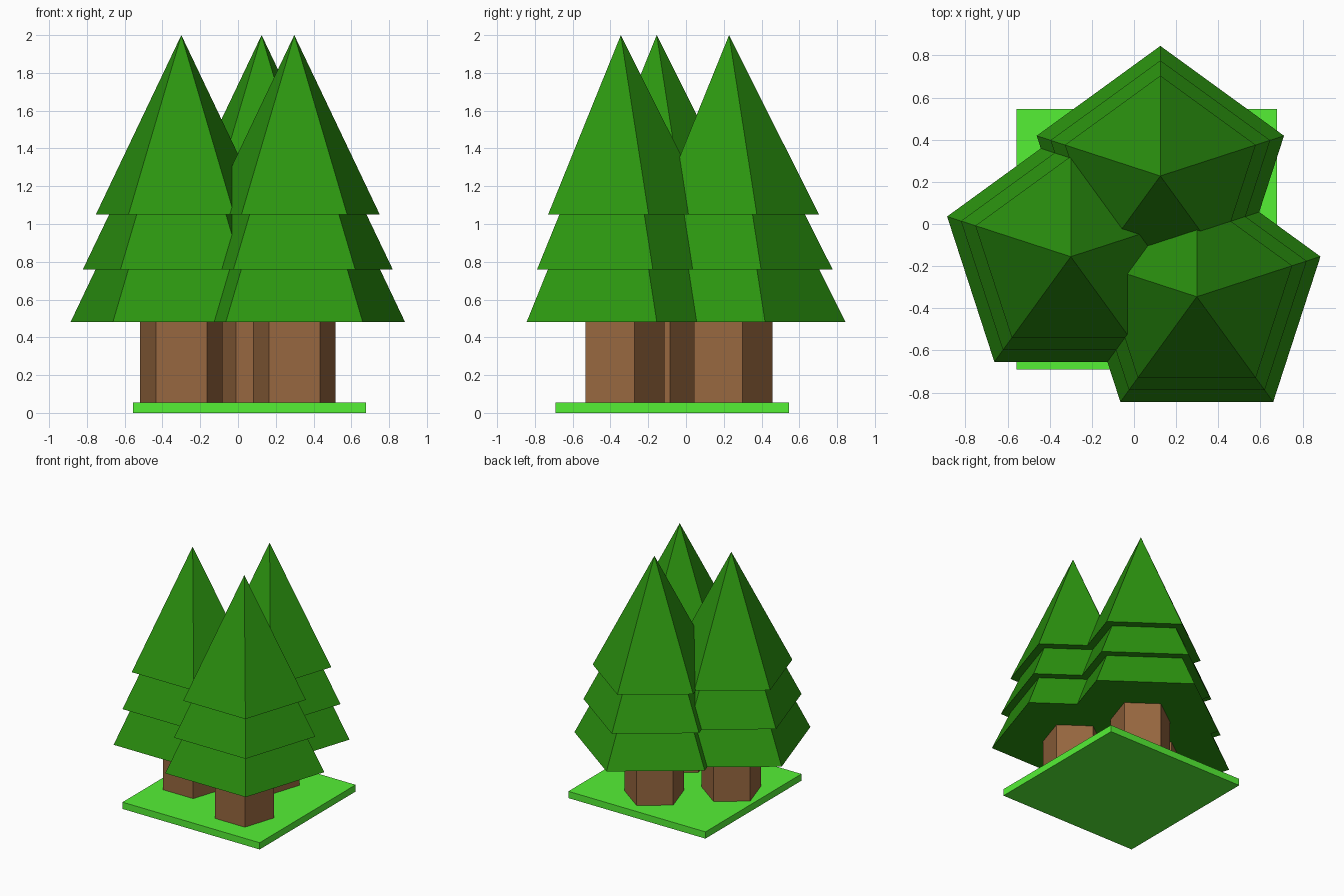
import bpy, bmesh
from math import cos, sin, pi

if "Cube" in bpy.data.objects:
    bpy.data.objects.remove(bpy.data.objects["Cube"])


def material(name, rgb):
    m = bpy.data.materials.new(name)
    m.diffuse_color = (*rgb, 1)
    m.use_nodes = True
    m.node_tree.nodes["Principled BSDF"].inputs["Base Color"].default_value = m.diffuse_color
    return m


def add_object(name, bm, mat):
    bmesh.ops.recalc_face_normals(bm, faces=bm.faces)
    me = bpy.data.meshes.new(name)
    bm.to_mesh(me)
    bm.free()
    me.materials.append(mat)
    ob = bpy.data.objects.new(name, me)
    bpy.context.collection.objects.link(ob)
    return ob


def pentagon_stack(name, profile, loc, mat, tip=None):
    """Five-sided skin through (radius, z) rings, one corner towards +y."""
    bm = bmesh.new()
    rings = [[bm.verts.new((r * cos(pi / 2 + i * 2 * pi / 5), r * sin(pi / 2 + i * 2 * pi / 5), z))
              for i in range(5)] for r, z in profile]
    bm.faces.new(rings[0])
    for a, b in zip(rings, rings[1:]):
        for i in range(5):
            j = (i + 1) % 5
            bm.faces.new((a[i], a[j], b[j], b[i]))
    if tip is None:
        bm.faces.new(rings[-1])
    else:
        top = bm.verts.new((0, 0, tip))
        for i in range(5):
            bm.faces.new((rings[-1][i], rings[-1][(i + 1) % 5], top))
    ob = add_object(name, bm, mat)
    ob.location = (*loc, 0)
    return ob


grass = material("grass", (0.09, 0.87, 0.036))
leaves = material("leaves", (0.025, 0.30, 0.005))
bark = material("bark", (0.31, 0.136, 0.05))

# Ground slab
bm = bmesh.new()
bmesh.ops.create_cube(bm, size=1)
bmesh.ops.scale(bm, vec=(1.235, 1.235, 0.055), verts=bm.verts)
bmesh.ops.translate(bm, vec=(0.061, -0.073, 0.0275), verts=bm.verts)
add_object("grass_base", bm, grass)

# Three identical trees: trunk plus three stepped foliage tiers
trunk = [(0.23, 0.055), (0.23, 0.48)]
foliage = [(0.617, 0.48), (0.477, 0.76), (0.548, 0.76), (0.402, 1.05), (0.476, 1.05)]
trees = {"back": (0.125, 0.228), "left": (-0.30, -0.155), "right": (0.298, -0.345)}
for side, loc in trees.items():
    pentagon_stack(side + "_trunk", trunk, loc, bark)
    pentagon_stack(side + "_foliage", foliage, loc, leaves, tip=2.0)
